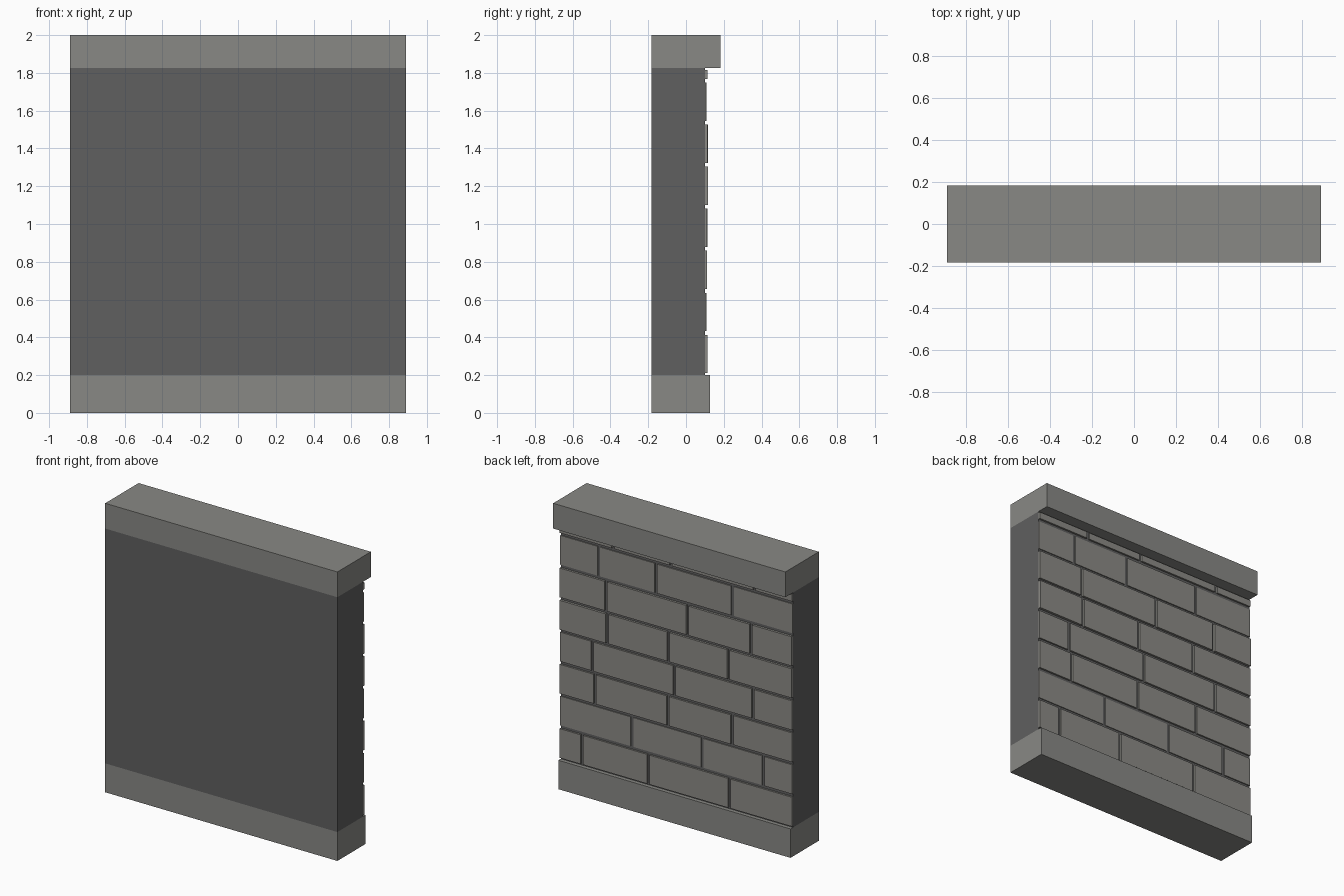
import bpy, bmesh, random

if "Cube" in bpy.data.objects:
    bpy.data.objects.remove(bpy.data.objects["Cube"])

random.seed(4)
HALF = 0.889      # half width of the wall
BACK = -0.183     # flat face of the wall
CORE = 0.1        # mortar face
GAP = 0.02        # joint width


def material(name, rgb):
    m = bpy.data.materials.new(name)
    m.diffuse_color = (*rgb, 1)
    m.use_nodes = True
    m.node_tree.nodes["Principled BSDF"].inputs["Base Color"].default_value = m.diffuse_color
    return m


stone = material("stone_grey", (0.25, 0.25, 0.235))
mortar = material("mortar_dark", (0.115, 0.115, 0.115))
brick = material("brick_grey", (0.26, 0.255, 0.235))


def add_box(bm, lo, hi, open_front=False):
    verts = bmesh.ops.create_cube(bm, size=1)["verts"]
    for v in verts:
        v.co = [lo[i] if v.co[i] < 0 else hi[i] for i in range(3)]
    if open_front:  # drop the hidden face resting on the mortar
        faces = {f for v in verts for f in v.link_faces}
        hidden = [f for f in faces if all(abs(v.co.y - lo[1]) < 1e-6 for v in f.verts)]
        bmesh.ops.delete(bm, geom=hidden, context="FACES")


def finish(bm, name, mat):
    mesh = bpy.data.meshes.new(name)
    bm.to_mesh(mesh)
    bm.free()
    mesh.materials.append(mat)
    bpy.context.collection.objects.link(bpy.data.objects.new(name, mesh))


# Base plinth, wall core and overhanging cap
for name, z0, z1, y1, mat in (("base", 0, 0.2, 0.127, stone),
                              ("wall_core", 0.2, 1.825, CORE, mortar),
                              ("cap", 1.825, 2, 0.183, stone)):
    bm = bmesh.new()
    add_box(bm, (-HALF, BACK, z0), (HALF, y1, z1))
    finish(bm, name, mat)

# Brick courses, bottom to top: vertical joints and outermost face depth
courses = [((-0.41, 0.21, 0.72), 0.113),
           ((-0.665, -0.20, 0.34), 0.108),
           ((-0.43, 0.06, 0.62), 0.113),
           ((-0.59, 0.01, 0.64), 0.113),
           ((-0.405, 0.057, 0.525), 0.117),
           ((-0.575, -0.09, 0.535), 0.117),
           ((-0.43, 0.155, 0.595), 0.108),
           ((-0.60, 0.037, 0.48), 0.113)]
bm = bmesh.new()
for row, (joints, depth) in enumerate(courses):
    z0 = 0.211 + row * 0.2225
    z1 = min(z0 + 0.2025, 1.815)
    edges = [-HALF - GAP / 2, *joints, HALF + GAP / 2]
    for a, b in zip(edges, edges[1:]):
        y = depth - random.uniform(0, 0.003)
        add_box(bm, (a + GAP / 2, CORE, z0), (b - GAP / 2, y, z1), True)
finish(bm, "bricks", brick)
